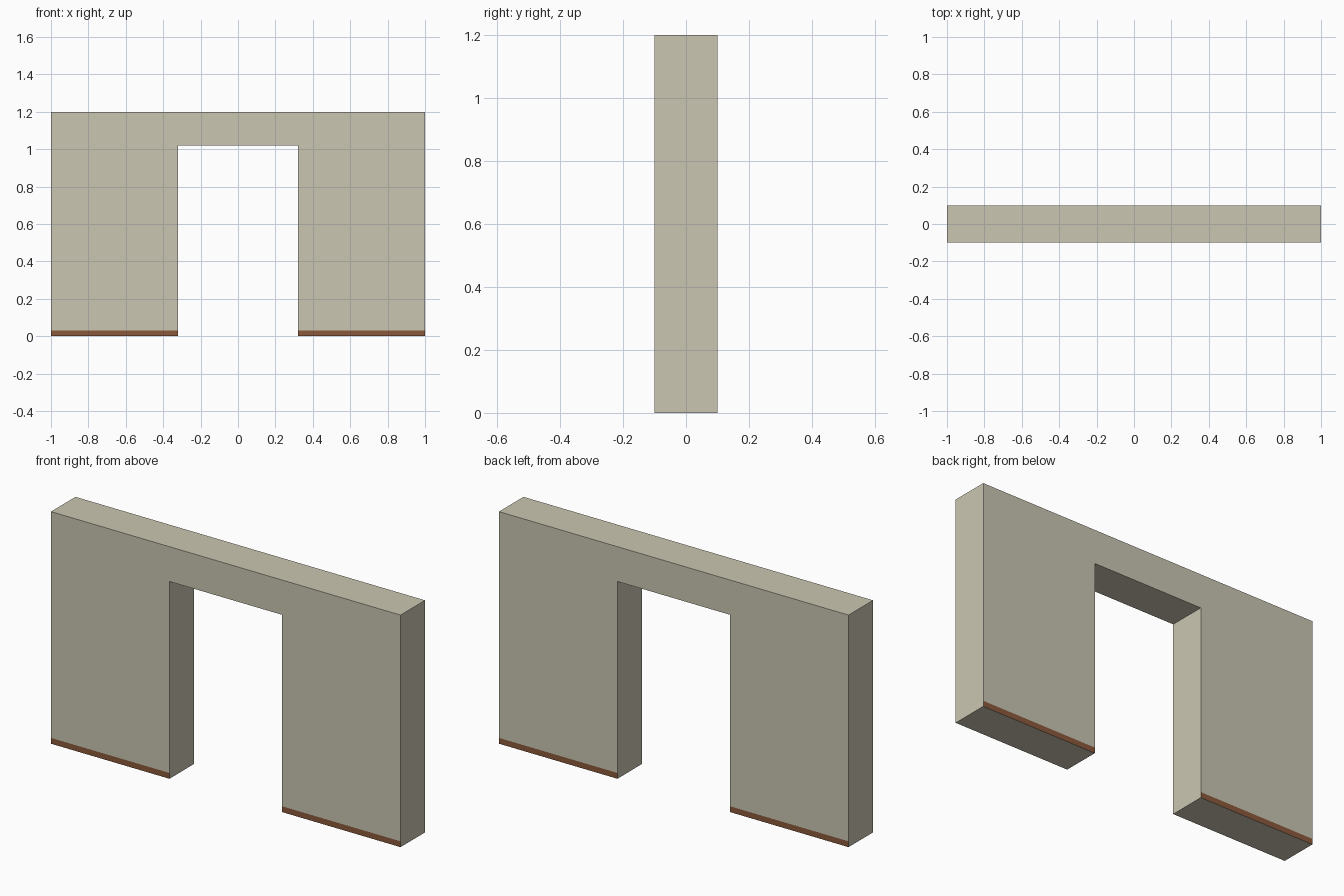
import bpy, bmesh

if "Cube" in bpy.data.objects:
    bpy.data.objects.remove(bpy.data.objects["Cube"])


def material(name, color):
    m = bpy.data.materials.new(name)
    m.diffuse_color = (*color, 1.0)
    m.use_nodes = True
    m.node_tree.nodes["Principled BSDF"].inputs["Base Color"].default_value = m.diffuse_color
    return m


# Wall elevation: column and row lines, with the doorway left open
xs = [-1.0, -0.322, 0.322, 1.0]
zs = [0.0, 0.03, 1.02, 1.2]      # floor, baseboard top, lintel, wall top

bm = bmesh.new()
grid = {(i, k): bm.verts.new((x, 0, z))
        for i, x in enumerate(xs) for k, z in enumerate(zs)}
for i in range(3):
    for k in range(3):
        if i == 1 and k < 2:     # doorway
            continue
        f = bm.faces.new([grid[i, k], grid[i + 1, k],
                          grid[i + 1, k + 1], grid[i, k + 1]])
        f.material_index = 1 if k == 0 else 0   # painted baseboard strip
bmesh.ops.delete(bm, geom=[v for v in bm.verts if not v.link_faces],
                 context='VERTS')

mesh = bpy.data.meshes.new("doorway_wall")
bm.to_mesh(mesh)
bm.free()
mesh.materials.append(material("wall_beige", (0.591, 0.565, 0.445)))
mesh.materials.append(material("baseboard_brown", (0.258, 0.102, 0.045)))

wall = bpy.data.objects.new("doorway_wall", mesh)
bpy.context.collection.objects.link(wall)

# Wall thickness; ends, reveals and underside stay wall coloured
solid = wall.modifiers.new("thickness", 'SOLIDIFY')
solid.thickness = 0.2
solid.offset = 0.0
solid.material_offset_rim = -1
